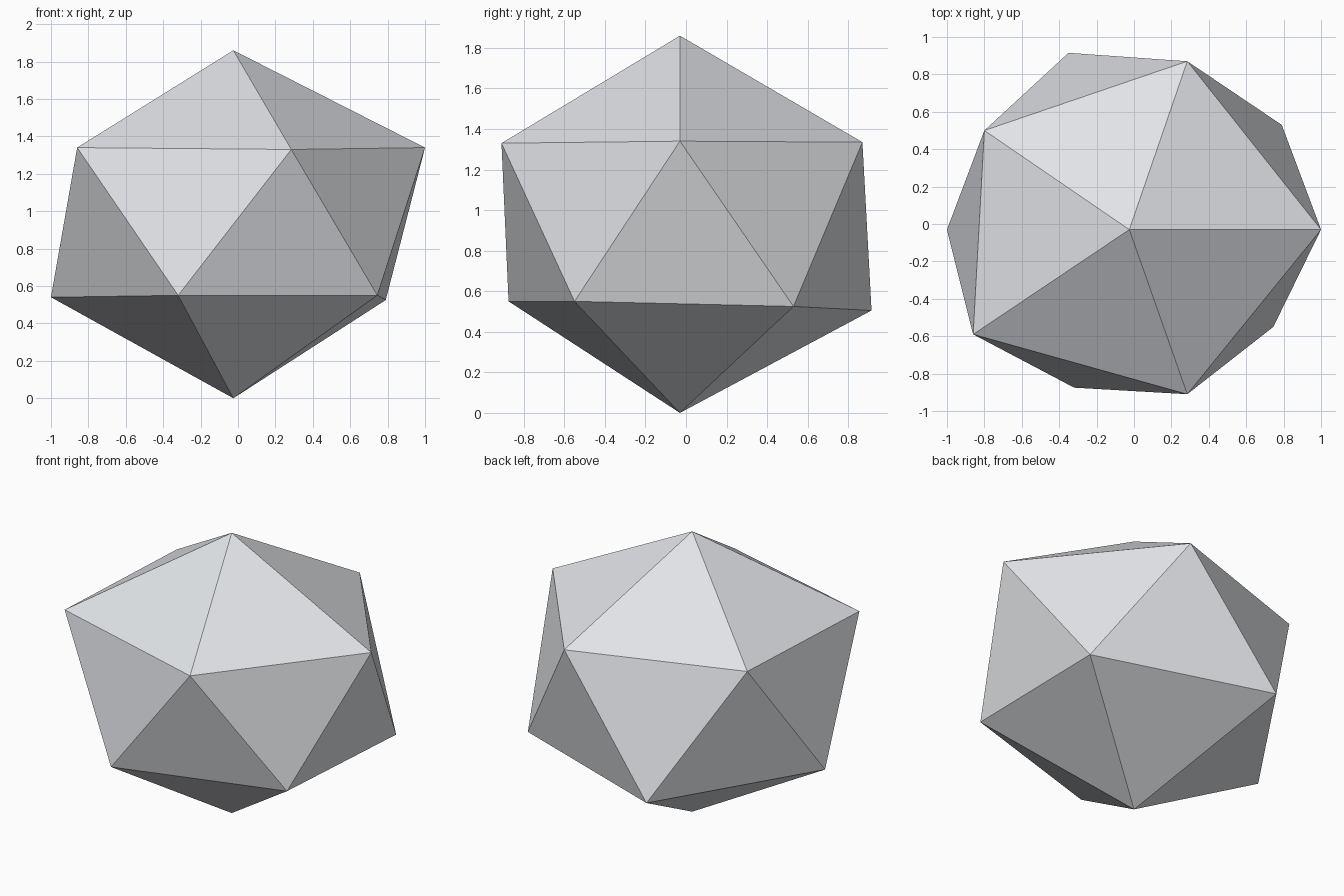
import bpy
import bmesh

cube = bpy.data.objects.get("Cube")
if cube:
    bpy.data.objects.remove(cube, do_unlink=True)

# Stone colour
stone = bpy.data.materials.new("pale_blue_grey")
stone.use_nodes = True
colour = (0.77, 0.79, 0.82, 1.0)
stone.diffuse_color = colour
stone.node_tree.nodes["Principled BSDF"].inputs["Base Color"].default_value = colour

# Slightly uneven twenty-sided rock: two poles and two staggered rings of five
top_pole = (-0.025, -0.03, 1.86)
bottom_pole = (-0.025, -0.03, 0)
upper_ring = [(1, -0.03, 1.34), (0.285, 0.87, 1.335), (-0.8, 0.5, 1.34),
              (-0.86, -0.59, 1.34), (0.285, -0.91, 1.33)]
lower_ring = [(0.79, 0.53, 0.525), (-0.35, 0.915, 0.505), (-1, -0.03, 0.54),
              (-0.32, -0.875, 0.55), (0.745, -0.55, 0.55)]

bm = bmesh.new()
top = bm.verts.new(top_pole)
bottom = bm.verts.new(bottom_pole)
upper = [bm.verts.new(p) for p in upper_ring]
lower = [bm.verts.new(p) for p in lower_ring]

# Cap triangles and the zigzag band between the rings
for i in range(5):
    j = (i + 1) % 5
    bm.faces.new((top, upper[i], upper[j]))
    bm.faces.new((upper[i], lower[i], upper[j]))
    bm.faces.new((upper[j], lower[i], lower[j]))
    bm.faces.new((bottom, lower[j], lower[i]))
bmesh.ops.recalc_face_normals(bm, faces=bm.faces)

mesh = bpy.data.meshes.new("faceted_rock")
bm.to_mesh(mesh)
bm.free()
mesh.materials.append(stone)
rock = bpy.data.objects.new("faceted_rock", mesh)
bpy.context.collection.objects.link(rock)
